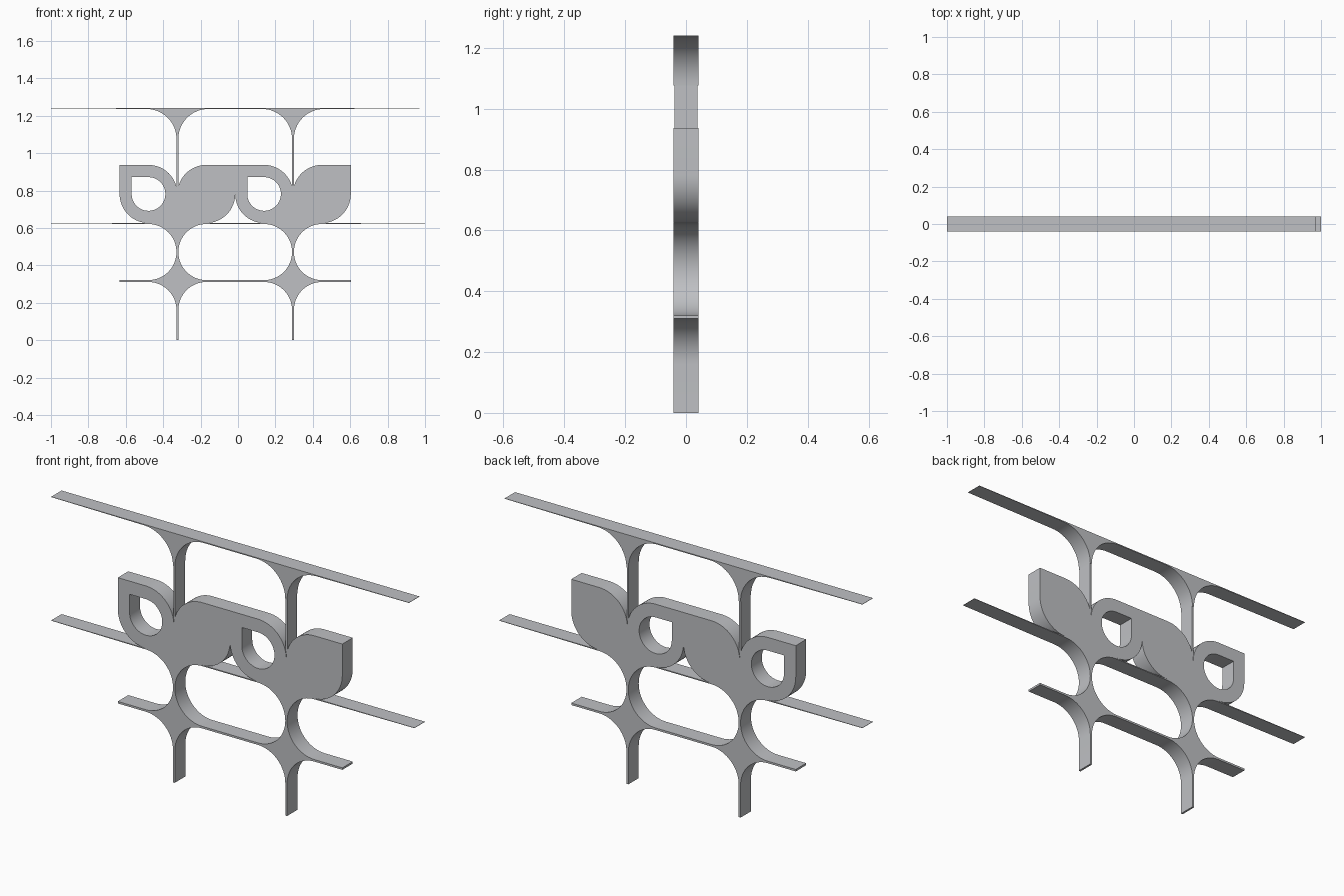
import bpy, math

cube = bpy.data.objects.get("Cube")
if cube:
    bpy.data.objects.remove(cube)

DEPTH = 0.041               # half depth of the screen
MID, HALF = -0.015, 0.309   # centre line and half the bay width
LOW, RAIL, TOP = 0.316, 0.626, 1.241
LEAF_TOP = RAIL + 0.311
T, R = 0.005, 0.15          # half bar thickness, fillet radius

grey = bpy.data.materials.new("plain grey")
grey.use_nodes = True
COLOUR = (0.52, 0.53, 0.55, 1)
grey.diffuse_color = COLOUR
grey.node_tree.nodes["Principled BSDF"].inputs["Base Color"].default_value = COLOUR


def arc(cx, cz, r, start, end, n=16):
    angles = [math.radians(start + (end - start) * i / n) for i in range(n + 1)]
    return [(cx + r * math.cos(a), cz + r * math.sin(a)) for a in angles]


def panel(name, loops, x=0, depth=DEPTH):
    """Extrude flat x/z outlines (later loops are holes) into a solid."""
    curve = bpy.data.curves.new(name, 'CURVE')
    curve.dimensions, curve.fill_mode, curve.extrude = '2D', 'BOTH', depth
    for loop in loops:
        spline = curve.splines.new('POLY')
        spline.points.add(len(loop) - 1)
        for point, (px, pz) in zip(spline.points, loop):
            point.co = (px, pz, 0, 1)
        spline.use_cyclic_u = True
    ob = bpy.data.objects.new(name, curve)
    bpy.context.collection.objects.link(ob)
    ob.location.x = x
    ob.rotation_euler.x = math.pi / 2
    bpy.ops.object.select_all(action='DESELECT')
    ob.select_set(True)
    bpy.context.view_layer.objects.active = ob
    bpy.ops.object.convert(target='MESH')
    ob = bpy.context.object
    ob.name = name
    ob.data.materials.clear()
    ob.data.materials.append(grey)
    bpy.ops.object.mode_set(mode='EDIT')
    bpy.ops.mesh.select_all(action='SELECT')
    bpy.ops.mesh.remove_doubles(threshold=0.00005)
    bpy.ops.mesh.normals_make_consistent(inside=False)
    bpy.ops.object.mode_set(mode='OBJECT')
    bpy.ops.object.shade_smooth_by_angle(angle=math.radians(35))


def mirrored(half):
    """Close a right-hand outline with its mirror image."""
    return half + [(-x, z) for x, z in reversed(half)]


# Lower star-shaped strut, with side arms and a waist under the leaves
c = T + R
strut = [(T, 0)] + arc(c, LOW - T - R, R, 180, 90)
strut += [(HALF, LOW - T), (HALF, LOW + T)]
strut += arc(c, LOW + T + R, R, 270, 90, 32) + [(c, RAIL)]

# Upper bracket flaring into the top rail
BR = 0.16
bracket = arc(T + BR, TOP - T - BR, BR, 180, 90) + [(T + BR, TOP)]
stem = [(T, RAIL + R), (T, TOP - T - BR)]

# Leaf: a square with two opposite corners rounded
leaf = [(0, RAIL), (HALF, RAIL), (HALF, LEAF_TOP)]
cr = 0.155
leaf = [(0, RAIL)] + arc(HALF - cr, RAIL + cr, cr, -90, 0) \
    + [(HALF, LEAF_TOP)] + arc(cr, LEAF_TOP - cr, cr, 90, 180)
flipped_leaf = [(-x, z) for x, z in leaf]

# Drop-shaped opening with a single sharp corner
h = 0.09
hx, hz = -HALF / 2, (RAIL + LEAF_TOP) / 2
drop = [(hx - h, hz + h)] + arc(hx, hz, h, 180, 450, 40)

for side, x in (("left", MID + HALF), ("right", MID - HALF)):
    panel(side + "_lower_strut", [mirrored(strut)], x)
    panel(side + "_upper_bracket", [mirrored(bracket)], x)
    panel(side + "_upper_stem", [mirrored(stem)], x, 0.038)
    panel(side + "_solid_leaf", [leaf], x)
    panel(side + "_open_leaf", [flipped_leaf, drop], x)


# Long rails tapering to thin tips
def rail(name, x0, x1, z):
    inner = HALF + R
    panel(name, [[(x0, z), (x0, z - 0.0015), (MID - inner, z - T),
                  (MID + inner, z - T), (x1, z - 0.0015), (x1, z)]])


rail("top_rail", -1, 0.97, TOP)
rail("middle_rail", -1, 1, RAIL)
